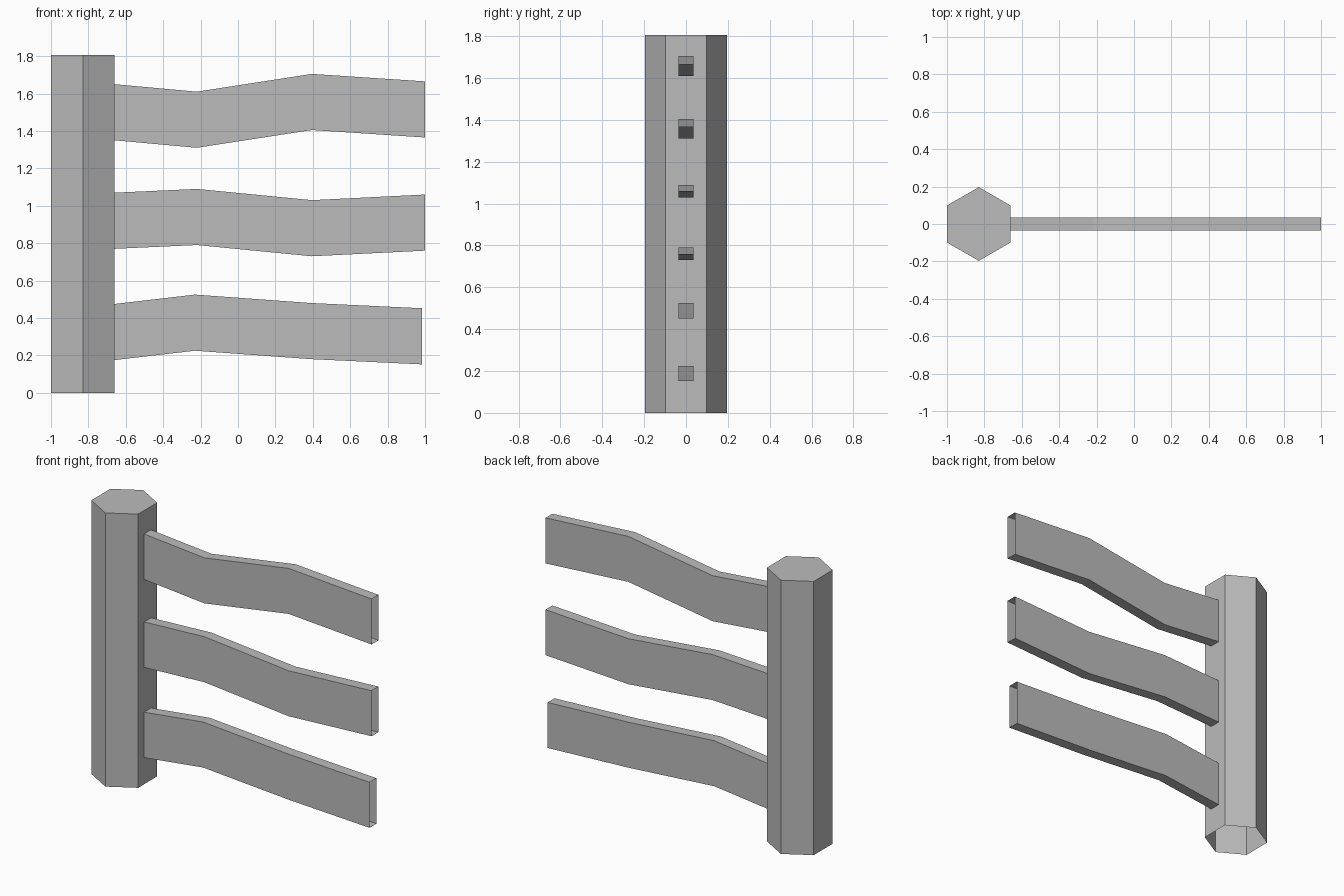
import bpy
import bmesh
from math import cos, sin, radians

cube = bpy.data.objects.get("Cube")
if cube:
    bpy.data.objects.remove(cube, do_unlink=True)

POST_X, POST_R, POST_H = -0.83, 0.197, 1.805
RAIL_H, RAIL_T = 0.3, 0.036

grey = bpy.data.materials.new("plain grey")
grey.use_nodes = True
colour = (0.5, 0.5, 0.5, 1)
grey.diffuse_color = colour
grey.node_tree.nodes["Principled BSDF"].inputs["Base Color"].default_value = colour


def skin_rings(name, rings, cap_end=False):
    """Join matching closed rings of points into an open tube."""
    bm = bmesh.new()
    loops = [[bm.verts.new(p) for p in ring] for ring in rings]
    for a, b in zip(loops, loops[1:]):
        n = len(a)
        for i in range(n):
            j = (i + 1) % n
            bm.faces.new((a[i], a[j], b[j], b[i]))
    if cap_end:
        bm.faces.new(loops[-1])
    mesh = bpy.data.meshes.new(name)
    bm.to_mesh(mesh)
    bm.free()
    mesh.materials.append(grey)
    obj = bpy.data.objects.new(name, mesh)
    bpy.context.collection.objects.link(obj)
    return obj


# Six-sided post: closed on top, open underneath
angles = [radians(30 + 60 * i) for i in range(6)]
skin_rings("post", [
    [(POST_X + POST_R * cos(a), POST_R * sin(a), z) for a in angles]
    for z in (0, POST_H)], cap_end=True)

# Wavy hollow rails: (x, top height) along each rail
rails = {
    "top_rail": [(-0.66, 1.65), (-0.22, 1.61), (0.395, 1.705), (1.0, 1.665)],
    "middle_rail": [(-0.66, 1.07), (-0.22, 1.09), (0.395, 1.03), (1.0, 1.06)],
    "bottom_rail": [(-0.66, 0.475), (-0.23, 0.525), (0.39, 0.48), (0.985, 0.452)],
}
for name, path in rails.items():
    skin_rings(name, [
        [(x, -RAIL_T, z - RAIL_H), (x, RAIL_T, z - RAIL_H),
         (x, RAIL_T, z), (x, -RAIL_T, z)] for x, z in path])
